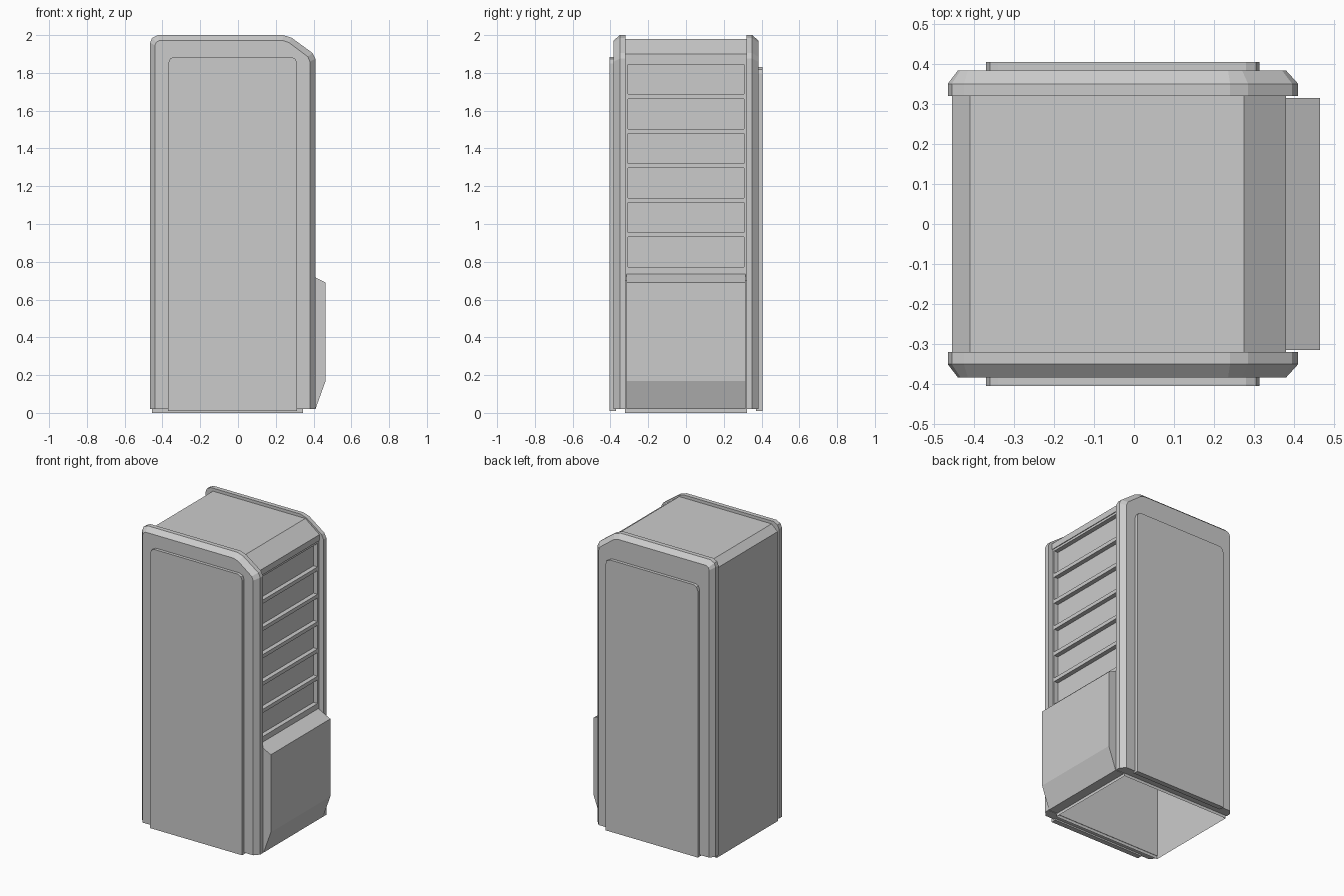
import bpy, bmesh

if "Cube" in bpy.data.objects:
    bpy.data.objects.remove(bpy.data.objects["Cube"])


def loft(name, rings, open_bottom=False):
    """Join matching x/z outlines placed at different y positions, capping both ends."""
    bm = bmesh.new()
    loops = [[bm.verts.new((x, y, z)) for x, z in pts] for y, pts in rings]
    n = len(loops[0])
    for a, b in zip(loops, loops[1:]):
        for i in range(n):
            if open_bottom and i == n - 1:
                continue
            j = (i + 1) % n
            bm.faces.new((a[i], a[j], b[j], b[i]))
    bm.faces.new(loops[0])
    bm.faces.new(loops[-1])
    bmesh.ops.recalc_face_normals(bm, faces=bm.faces)
    me = bpy.data.meshes.new(name)
    bm.to_mesh(me)
    bm.free()
    ob = bpy.data.objects.new(name, me)
    bpy.context.collection.objects.link(ob)
    return ob


def box(name, x0, x1, y0, y1, z0, z1):
    pts = [(x0, z0), (x0, z1), (x1, z1), (x1, z0)]
    return loft(name, [(y0, pts), (y1, pts)])


# Hollow cabinet body, open underneath, with an overhanging lid lip
body = [(-0.455, 0.0), (-0.455, 1.94), (-0.41, 1.98), (0.275, 1.98),
        (0.38, 1.90), (0.38, 1.86), (0.345, 1.86), (0.345, 0.0)]
loft("cabinet_body", [(-0.323, body), (0.323, body)], open_bottom=True)

# Bevelled end frames and raised panels on front and back
outer = [(-0.465, 0.02), (-0.465, 1.96), (-0.455, 1.985), (-0.425, 2.0), (0.24, 2.0),
         (0.285, 1.985), (0.395, 1.905), (0.41, 1.875), (0.41, 0.02)]
inner = [(-0.44, 0.02), (-0.44, 1.945), (-0.433, 1.962), (-0.415, 1.972), (0.235, 1.972),
         (0.27, 1.96), (0.37, 1.885), (0.38, 1.86), (0.38, 0.02)]
for side, s, top in (("front", -1, 1.885), ("back", 1, 1.83)):
    loft(side + "_frame", [(s * 0.32, outer), (s * 0.35, outer), (s * 0.383, inner)])
    raised = [(-0.37, 0.01), (-0.37, top - 0.035), (-0.36, top - 0.01), (-0.34, top),
              (0.28, top), (0.305, top - 0.012), (0.313, top - 0.035), (0.313, 0.01)]
    loft(side + "_panel", [(s * 0.37, raised), (s * 0.404, raised)])

# Vent grille: side stiles and rails leaving six recessed slots
for s in (-1, 1):
    y0, y1 = sorted((s * 0.307, s * 0.321))
    box("vent_stile", 0.34, 0.375, y0, y1, 0.70, 1.865)
pitch, slot = 0.183, 0.158
for i in range(7):
    z_top = 1.865 if i == 0 else 1.845 - pitch * i + (pitch - slot)
    z_low = 1.845 - pitch * i if i < 6 else 0.70
    box("vent_rail", 0.34, 0.375, -0.307, 0.307, z_low, z_top)

# Projecting lower housing on the right side
housing = [(0.34, 0.02), (0.34, 0.735), (0.375, 0.735), (0.464, 0.69),
           (0.464, 0.17), (0.41, 0.02)]
loft("lower_housing", [(-0.315, housing), (0.315, housing)])
